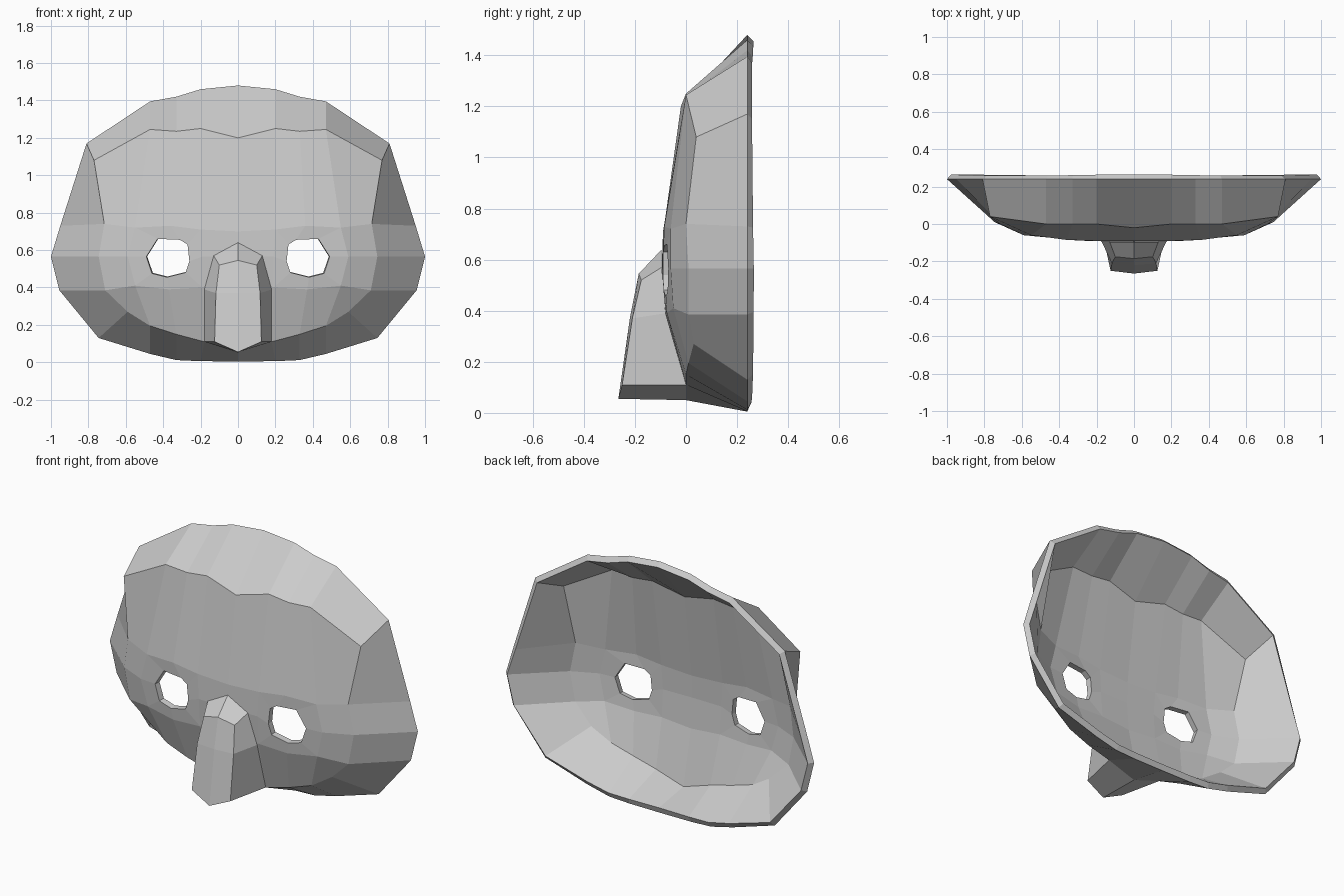
import bpy, bmesh

if "Cube" in bpy.data.objects:
    bpy.data.objects.remove(bpy.data.objects["Cube"])


def half_object(name, verts, faces, outward=None):
    """Mesh of the right half, mirrored across x = 0."""
    bm = bmesh.new()
    vs = [bm.verts.new(v) for v in verts]
    for f in faces:
        bm.faces.new([vs[i] for i in f])
    bmesh.ops.recalc_face_normals(bm, faces=bm.faces)
    if sum(f.normal.y * f.calc_area() for f in bm.faces) > 0:   # face the front
        bmesh.ops.reverse_faces(bm, faces=bm.faces)
    me = bpy.data.meshes.new(name)
    bm.to_mesh(me)
    bm.free()
    ob = bpy.data.objects.new(name, me)
    bpy.context.collection.objects.link(ob)
    m = ob.modifiers.new("mirror", "MIRROR")
    m.use_clip = True
    m.merge_threshold = 0.0005
    return ob


# Mask shell: rows from chin rim to crown rim, columns from centre to side
R = 0.24
rows = [
    [(0, R, .005), (.2, R, .006), (.33, R, .012), (.47, R, .045), (.745, R, .13)],
    [(0, 0, .05), (.18, 0, .11), (.33, .0, .15), (.47, .01, .195), (.59, .03, .27), None],
    [(0, -.08, .385), (.19, -.08, .40), (.37, -.075, .39), (.55, -.05, .41), (.71, .01, .385), (.955, R, .385)],
    [(0, -.095, .565), (.19, -.092, .565), None, (.59, -.06, .565), (.745, .01, .565), (1, R, .565)],
    [(0, -.09, .70), (.2, -.09, .71), (.36, -.085, .73), (.55, -.06, .72), (.715, .0, .74), (.95, R, .73)],
    [(0, -.02, 1.20), (.2, 0, 1.25), (.33, 0, 1.235), (.47, 0, 1.245), (.77, .04, 1.08), None],
    [(0, R, 1.48), (.2, R, 1.46), (.33, R, 1.42), (.47, R, 1.395), (.81, R, 1.17)],
]
verts, idx = [], {}
for r, row in enumerate(rows):
    for c, p in enumerate(row):
        if p:
            idx[r, c] = len(verts)
            verts.append(p)
idx[1, 5], idx[5, 5] = idx[0, 4], idx[6, 4]      # rim corners are shared

faces = []
for r in range(6):
    for c in range(5):
        keys = [(r, c), (r, c + 1), (r + 1, c + 1), (r + 1, c)]
        if (3, 2) not in keys and all(k in idx for k in keys):
            faces.append([idx[k] for k in keys])

# Eye opening: eight quads between the surrounding grid points and the hole
ring = [(2, 1), (2, 2), (2, 3), (3, 3), (4, 3), (4, 2), (4, 1), (3, 1)]
hole = [(.28, .48), (.38, .455), (.46, .475), (.49, .565),
        (.43, .66), (.31, .655), (.27, .63), (.26, .54)]
start = len(verts)
verts += [(x, -.09 + .09 * (x - .26), z) for x, z in hole]
for i in range(8):
    j = (i + 1) % 8
    faces.append([idx[ring[i]], idx[ring[j]], start + j, start + i])

mask = half_object("mask_shell", verts, faces)
s = mask.modifiers.new("thickness", "SOLIDIFY")
s.thickness = 0.035
s.offset = -1

# Nose: base line on the face, raised front line, and the centre line
base = [(.18, 0, .11), (.18, -.08, .39), (.13, -.095, .57)]
front = [(.125, -.25, .11), (.118, -.21, .37), (.10, -.175, .52)]
centre = [(0, .0, .05), (0, -.265, .055), (0, -.22, .37), (0, -.185, .545), (0, -.095, .64)]
half_object("nose", base + front + centre, [
    (0, 1, 4, 3), (1, 2, 5, 4),                  # side
    (3, 4, 8, 7), (4, 5, 9, 8),                  # front
    (5, 2, 10, 9),                               # bridge
    (0, 3, 7, 6),                                # underside
])
